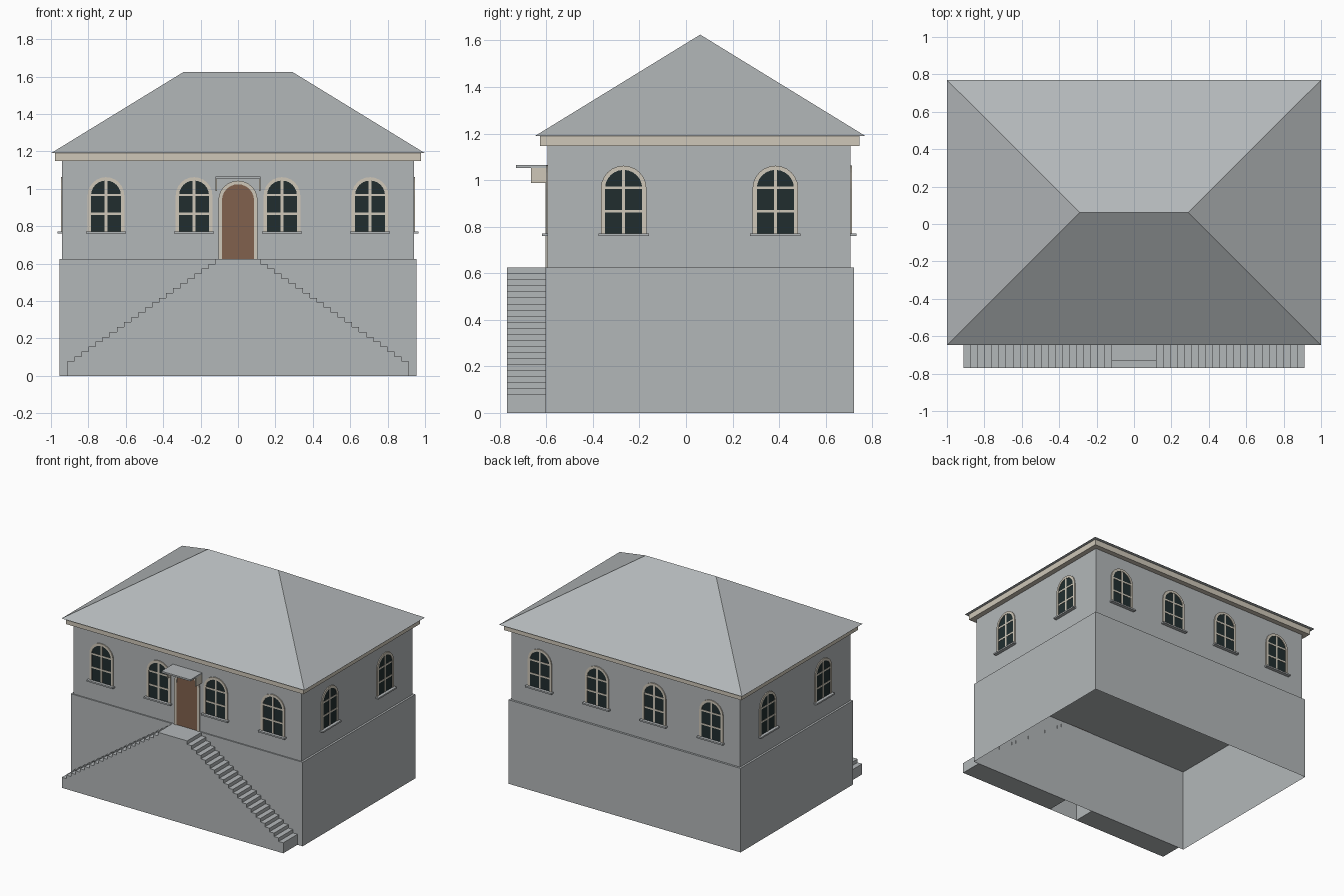
import bpy, bmesh, math
from mathutils import Matrix, Vector

if "Cube" in bpy.data.objects:
    bpy.data.objects.remove(bpy.data.objects["Cube"])


def material(name, rgb):
    m = bpy.data.materials.new(name)
    m.diffuse_color = (*rgb, 1)
    m.use_nodes = True
    m.node_tree.nodes["Principled BSDF"].inputs["Base Color"].default_value = m.diffuse_color
    return m


GREY = material("grey_stone", (0.45, 0.475, 0.485))
CREAM = material("cream_trim", (0.62, 0.57, 0.48))
BROWN = material("brown_door", (0.22, 0.12, 0.075))
GLASS = material("dark_glass", (0.015, 0.027, 0.028))


def finish(name, bm, mat):
    bmesh.ops.recalc_face_normals(bm, faces=bm.faces)
    mesh = bpy.data.meshes.new(name)
    bm.to_mesh(mesh)
    bm.free()
    mesh.materials.append(mat)
    ob = bpy.data.objects.new(name, mesh)
    bpy.context.collection.objects.link(ob)
    return ob


def box(name, lo, hi, mat, frame=Matrix(), open_bottom=False):
    bm = bmesh.new()
    lo, hi = Vector(lo), Vector(hi)
    bmesh.ops.create_cube(bm, size=1, matrix=Matrix.Translation((lo + hi) / 2)
                          @ Matrix.Diagonal((*(hi - lo), 1)))
    if open_bottom:
        bottom = [f for f in bm.faces if f.calc_center_median().z < lo.z + 1e-4]
        bmesh.ops.delete(bm, geom=bottom, context='FACES_ONLY')
    bm.transform(frame)
    return finish(name, bm, mat)


def prism(name, points, z0, z1, mat, frame):
    """Extrude a 2D outline from z0 to z1 in the local frame."""
    bm = bmesh.new()
    face = bm.faces.new([bm.verts.new((x, y, z0)) for x, y in points])
    ext = bmesh.ops.extrude_face_region(bm, geom=[face])
    bmesh.ops.translate(bm, vec=(0, 0, z1 - z0),
                        verts=[g for g in ext["geom"] if isinstance(g, bmesh.types.BMVert)])
    if not face.is_valid or len(bm.faces) < len(points) + 2:
        bm.faces.new([v for v in bm.verts][:len(points)])
    bm.transform(frame)
    return finish(name, bm, mat)


def arch(r, bottom, spring, n=12):
    """Round-headed outline, from bottom right over the top to bottom left."""
    top = [(r * math.cos(math.pi * i / n), spring + r * math.sin(math.pi * i / n))
           for i in range(n + 1)]
    return [(r, bottom)] + top + [(-r, bottom)]


def wall_frame(angle, x, y):
    """Local x runs along the wall, y is up, z points outwards (angle 0 = front)."""
    return (Matrix.Translation((x, y, 0)) @ Matrix.Rotation(angle, 4, 'Z')
            @ Matrix.Rotation(math.pi / 2, 4, 'X'))


# Main body
FRONT, BACK, SIDE, MID = -0.594, 0.707, 0.94, 0.058
box("base_storey", (-0.955, -0.603, 0), (0.955, 0.722, 0.625), GREY, open_bottom=True)
box("upper_storey", (-SIDE, FRONT, 0.625), (SIDE, BACK, 1.15), GREY)
box("cornice", (-0.978, -0.628, 1.147), (0.978, 0.745, 1.19), CREAM)

# Hipped roof: a slab whose top is drawn in to a ridge
bm = bmesh.new()
eaves = [bm.verts.new((x, y, 1.19)) for x, y in
         ((-1, -0.648), (1, -0.648), (1, 0.77), (-1, 0.77))]
left, right = (bm.verts.new((x, 0.061, 1.625)) for x in (-0.29, 0.29))
a, b, c, d = eaves
for f in ((d, c, b, a), (a, b, right, left), (b, c, right), (c, d, left, right), (d, a, left)):
    bm.faces.new(f)
finish("hipped_roof", bm, GREY)


# Arched windows
def window(angle, x, y):
    fr = wall_frame(angle, x, y)
    outer, inner = arch(0.098, 0.77, 0.964), arch(0.08, 0.77, 0.964)
    prism("window_glass", inner, 0, 0.003, GLASS, fr)
    prism("window_surround", outer + inner[::-1], 0, 0.007, CREAM, fr)
    box("window_mullion", (-0.007, 0.77, 0), (0.007, 1.044, 0.005), CREAM, fr)
    for z in (0.866, 0.967):
        box("window_glazing_bar", (-0.08, z - 0.006, 0), (0.08, z + 0.006, 0.005), CREAM, fr)
    box("window_sill", (-0.108, 0.76, 0), (0.108, 0.771, 0.025), GREY, fr)


for x in (-0.706, -0.235, 0.235, 0.706):
    window(0, x, FRONT)
    window(math.pi, x, BACK)
for dy in (-0.326, 0.326):
    window(math.pi / 2, SIDE, MID + dy)
    window(-math.pi / 2, -SIDE, MID + dy)

# Door with surround
fr = wall_frame(0, 0, FRONT)
outer, inner = arch(0.105, 0.625, 0.938), arch(0.086, 0.625, 0.938)
prism("door_leaf", inner, 0, 0.004, BROWN, fr)
prism("door_surround", outer + inner[::-1], 0, 0.009, CREAM, fr)

# Canopy on two thin brackets
box("door_canopy", (-0.12, -0.731, 1.053), (0.12, FRONT, 1.065), GREY)
for s in (-1, 1):
    box("canopy_bracket", (s * 0.115 - 0.004, -0.665, 0.988),
        (s * 0.115 + 0.004, FRONT, 1.053), CREAM)

# Landing and the two mirrored flights of steps
box("landing", (-0.12, -0.77, 0), (0.12, -0.601, 0.625), GREY, open_bottom=True)
STEPS, TREAD, RISER = 21, 0.792 / 21, 0.625 / 24
for s in (-1, 1):
    outline = [(s * 0.12, 0)]
    for i in range(STEPS):
        z = 0.625 - RISER * (i + 1)
        outline += [(s * (0.12 + TREAD * i), z), (s * (0.12 + TREAD * (i + 1)), z)]
    outline.append((s * (0.12 + TREAD * STEPS), 0))
    prism("stair_flight", outline, 0.601, 0.77, GREY, wall_frame(0, 0, 0))
